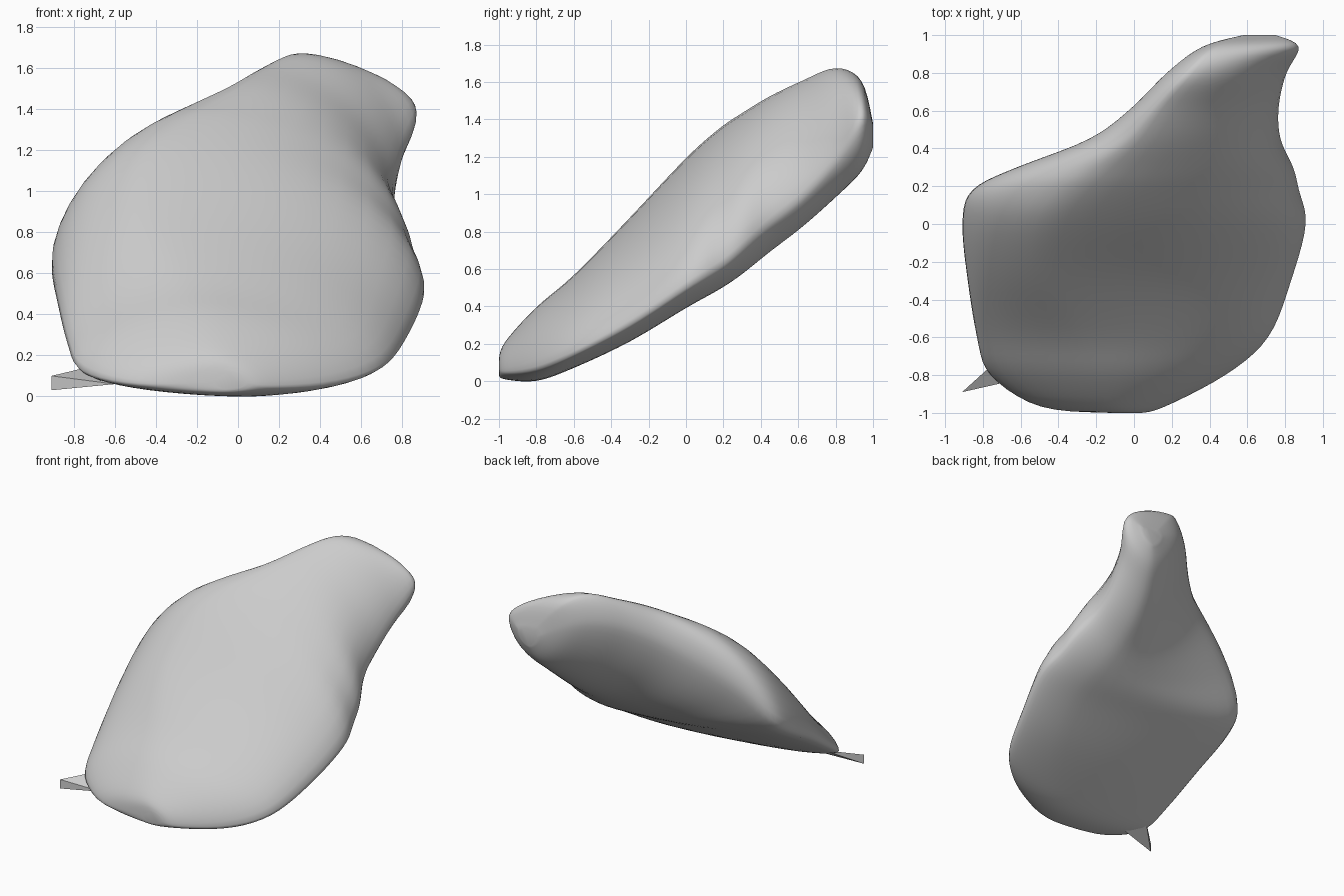
import bpy, bmesh, math
from mathutils import Vector

if "Cube" in bpy.data.objects:
    bpy.data.objects.remove(bpy.data.objects["Cube"])

# Cross-sections from toe to tip: y, left (x,z), crest (x,z), right (x,z), underside (x,z)
SECTIONS = [
    (-1.00, -0.12, 0.07, -0.04, 0.12, 0.04, 0.07, -0.04, 0.03),
    (-0.97, -0.50, 0.06, -0.12, 0.21, 0.16, 0.05, -0.05, 0.01),
    (-0.80, -0.77, 0.12, -0.17, 0.40, 0.49, 0.07, 0.05, 0.00),
    (-0.60, -0.84, 0.25, -0.25, 0.57, 0.72, 0.15, 0.22, 0.07),
    (-0.30, -0.89, 0.45, -0.42, 0.88, 0.84, 0.31, 0.42, 0.21),
    (0.00, -0.92, 0.62, -0.40, 1.20, 0.92, 0.51, 0.52, 0.39),
    (0.18, -0.87, 0.76, -0.26, 1.36, 0.88, 0.62, 0.52, 0.49),
    (0.30, -0.63, 1.00, -0.13, 1.44, 0.85, 0.72, 0.50, 0.57),
    (0.45, -0.24, 1.22, 0.02, 1.53, 0.78, 0.86, 0.48, 0.69),
    (0.62, -0.01, 1.37, 0.14, 1.61, 0.77, 1.00, 0.50, 0.82),
    (0.80, 0.17, 1.46, 0.30, 1.68, 0.81, 1.20, 0.55, 0.98),
    (0.94, 0.36, 1.45, 0.43, 1.61, 0.88, 1.40, 0.62, 1.12),
    (1.00, 0.58, 1.34, 0.62, 1.38, 0.75, 1.36, 0.66, 1.25),
]
STEPS, QUARTER = 5, 10
FLAT = (1.2, 1.12, 1.15, 1.25)      # how flat each quarter of the section is


def spline(a, b, c, d, t):
    return 0.5 * (2 * b + (c - a) * t + (2 * a - 5 * b + 4 * c - d) * t * t
                  + (3 * b - a - 3 * c + d) * t ** 3)


def ring_points(s):
    """Rounded lens through the four extreme points of a section."""
    y, ends = s[0], [Vector((s[i], s[i + 1])) for i in (1, 3, 5, 7)]
    pts = []
    for q in range(4):
        a, b = ends[q], ends[(q + 1) % 4]
        for j in range(QUARTER):
            t = j / QUARTER * math.pi / 2
            c, n = math.cos(t) ** FLAT[q], math.sin(t) ** FLAT[q]
            if q % 2 == 0:      # side point to crest or underside
                pts.append((b.x + (a.x - b.x) * c, y, a.y + (b.y - a.y) * n))
            else:               # crest or underside to side point
                pts.append((a.x + (b.x - a.x) * n, y, b.y + (a.y - b.y) * c))
    return pts


def finish(bm, name):
    bmesh.ops.recalc_face_normals(bm, faces=bm.faces)
    me = bpy.data.meshes.new(name)
    bm.to_mesh(me)
    bm.free()
    ob = bpy.data.objects.new(name, me)
    bpy.context.collection.objects.link(ob)
    return ob


# Leaning slab body, lofted through the sections
bm = bmesh.new()
rows = []
last = len(SECTIONS) - 1
for i in range(last):
    quad = [SECTIONS[min(max(i + k, 0), last)] for k in (-1, 0, 1, 2)]
    for k in range(STEPS):
        rows.append([spline(*v, k / STEPS) for v in zip(*quad)])
rows.append(SECTIONS[-1])
rings = [[bm.verts.new(p) for p in ring_points(r)] for r in rows]
n = 4 * QUARTER
for a, b in zip(rings, rings[1:]):
    for j in range(n):
        bm.faces.new((a[j], a[(j + 1) % n], b[(j + 1) % n], b[j]))
bm.faces.new(rings[0])
bm.faces.new(rings[-1])
for _ in range(3):
    bmesh.ops.smooth_vert(bm, verts=[v for r in rings[2:-2] for v in r], factor=0.5,
                          use_axis_x=True, use_axis_y=True, use_axis_z=True)
body = finish(bm, "leaning_rock_body")
body.data.polygons.foreach_set("use_smooth", [True] * len(body.data.polygons))

# Thin pointed flake at the lower left corner
bm = bmesh.new()
v = [bm.verts.new(p) for p in ((-0.91, -0.89, 0.10), (-0.91, -0.89, 0.03),
                               (-0.70, -0.70, 0.15), (-0.60, -0.82, 0.06))]
for f in ((0, 1, 2), (0, 2, 3), (0, 3, 1), (1, 3, 2)):
    bm.faces.new([v[i] for i in f])
finish(bm, "corner_flake")
